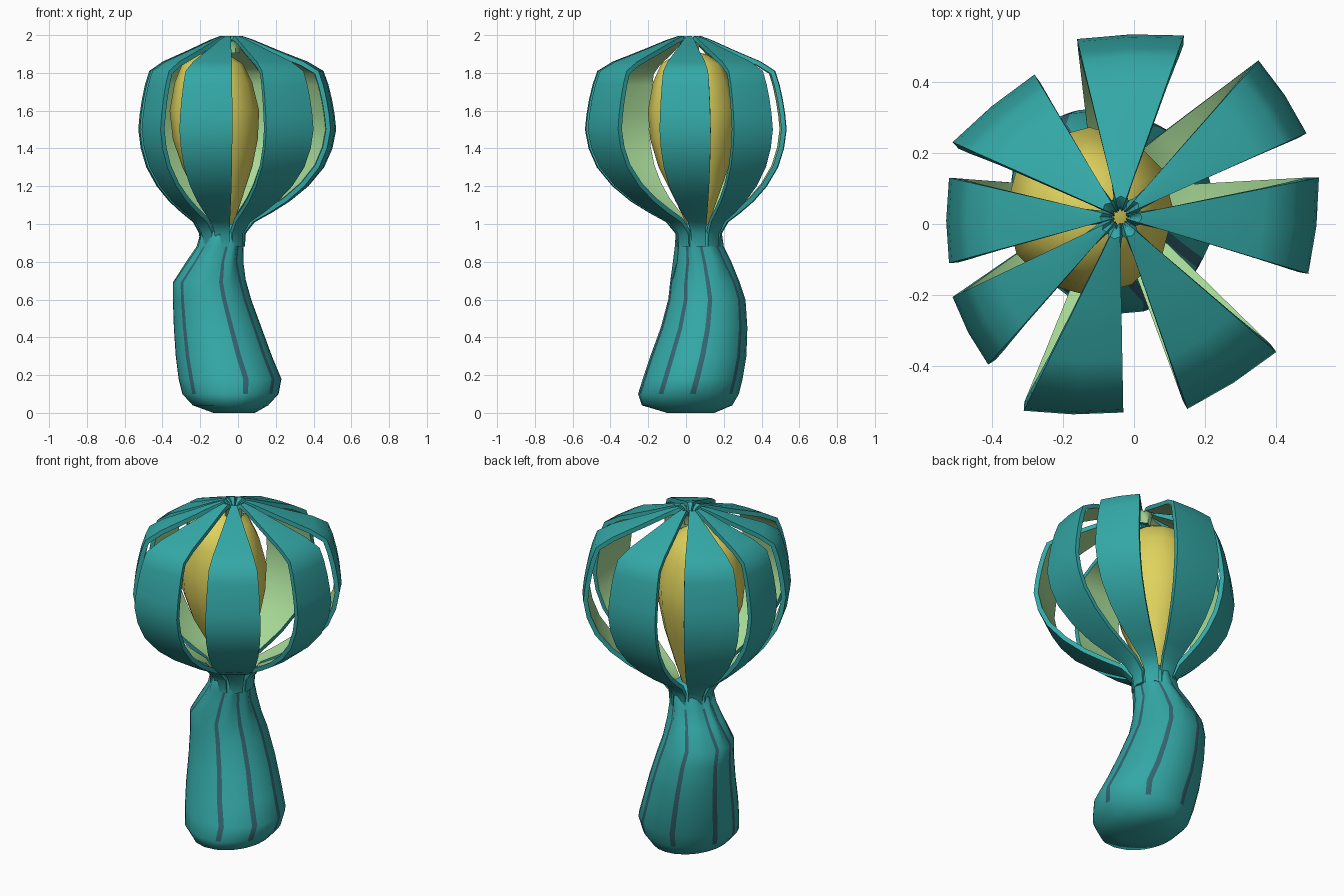
import bpy, bmesh, math
from mathutils import Vector

if "Cube" in bpy.data.objects:
    bpy.data.objects.remove(bpy.data.objects["Cube"])


def material(name, rgb):
    m = bpy.data.materials.new(name)
    m.diffuse_color = (*rgb, 1)
    m.use_nodes = True
    m.node_tree.nodes["Principled BSDF"].inputs["Base Color"].default_value = m.diffuse_color
    return m


teal = material("teal", (0.033, 0.39, 0.38))
stripe = material("dark stripe", (0.035, 0.13, 0.17))
green = material("pale green", (0.39, 0.70, 0.31))
yellow = material("yellow", (0.74, 0.65, 0.11))


def make_object(name, bm, mats, angle=60):
    bmesh.ops.recalc_face_normals(bm, faces=bm.faces) if name[:5] != "petal" else None
    me = bpy.data.meshes.new(name)
    bm.to_mesh(me)
    bm.free()
    for m in mats:
        me.materials.append(m)
    ob = bpy.data.objects.new(name, me)
    bpy.context.collection.objects.link(ob)
    bpy.ops.object.select_all(action='DESELECT')
    ob.select_set(True)
    bpy.context.view_layer.objects.active = ob
    bpy.ops.object.shade_smooth_by_angle(angle=math.radians(angle))
    return ob


def loft(rings, rule=None):
    """Closed tube through rings of points, capped at both ends."""
    bm = bmesh.new()
    vs = [[bm.verts.new(p) for p in ring] for ring in rings]
    n = len(vs[0])
    for i in range(len(vs) - 1):
        for j in range(n):
            k = (j + 1) % n
            f = bm.faces.new((vs[i][j], vs[i][k], vs[i + 1][k], vs[i + 1][j]))
            if rule:
                f.material_index = rule(i, j)
    bm.faces.new(vs[0][::-1])
    bm.faces.new(vs[-1])
    return bm


# Stem: swaying body, each ring is z, x min, x max, y min, y max
STEM = [(0, -.13, .09, -.10, .15), (.04, -.24, .16, -.235, .245),
        (.10, -.295, .215, -.255, .28), (.18, -.315, .23, -.23, .30),
        (.30, -.33, .18, -.19, .32), (.45, -.34, .125, -.135, .325),
        (.60, -.345, .07, -.095, .315), (.69, -.345, .045, -.085, .285),
        (.80, -.275, .03, -.07, .24), (.88, -.22, .03, -.06, .20),
        (.95, -.20, .03, -.055, .19), (1.0, -.17, .0, -.02, .15)]
STRIPES = [5, 57, 105, 156, 188, 221, 288, 327]
angles = []
for a, b in zip(STRIPES, STRIPES[1:] + [365]):
    lo, hi = a + 3.2, b - 3.2
    angles += [a - 3.2, lo, lo + (hi - lo) / 3, lo + (hi - lo) * 2 / 3]
rings = []
for z, x0, x1, y0, y1 in STEM:
    ring = []
    for j, a in enumerate(angles):
        groove = 0.9 if z > .75 and j % 4 < 2 else 1
        t = math.radians(a)
        ring.append(((x0 + x1) / 2 + math.cos(t) * groove * (x1 - x0) / 2,
                     (y0 + y1) / 2 + math.sin(t) * groove * (y1 - y0) / 2, z))
    rings.append(ring)
make_object("stem", loft(rings, lambda i, j: int(j % 4 == 0 and 2 <= i <= 8)),
            [teal, stripe])

# Bud: egg inside the cage, each ring is z, radius, centre x, centre y
BUD = [(.93, .03, -.08, .065), (1.1, .10, -.09, .055), (1.3, .185, -.11, .04),
       (1.45, .225, -.12, .035), (1.6, .237, -.125, .035), (1.75, .205, -.13, .03),
       (1.85, .16, -.135, .03), (1.9, .075, -.13, .03), (1.91, .02, -.13, .03)]
rings = [[(cx + r * math.cos(k * math.pi / 6), cy + r * math.sin(k * math.pi / 6), z)
          for k in range(12)] for z, r, cx, cy in BUD]
make_object("bud", loft(rings), [yellow])

# Petals: two plan corners at the widest level, counterclockwise order
CORNERS = [((.49, -.14), (.52, .13)), ((.485, .255), (.35, .46)),
           ((.14, .53), (-.16, .52)), ((-.28, .42), (-.51, .23)),
           ((-.52, .13), (-.52, -.11)), ((-.51, -.205), (-.41, -.395)),
           ((-.31, -.525), (-.03, -.53)), ((.15, -.52), (.40, -.36))]
NECK, TIP = Vector((-.083, .067)), Vector((-.04, .02))
LOWER = [(.88, 0), (.95, .01), (1.01, .11), (1.06, .30), (1.12, .50),
         (1.20, .70), (1.30, .87), (1.40, .96), (1.5, 1)]
UPPER = [(1.58, .985), (1.66, .96), (1.74, .925), (1.81, .88), (1.86, .73),
         (1.925, .43), (1.975, .21), (1.995, .10), (1.975, .05), (1.91, .03)]

for k, (right, left) in enumerate(CORNERS):
    c_right, c_left = Vector(right), Vector(left)
    out = (c_right + c_left).normalized()
    bm = bmesh.new()
    rows = []
    for i, (z, s) in enumerate(LOWER + UPPER):
        ends = []
        for corner, side in ((c_right, -1), (c_left, 1)):
            if i < len(LOWER):
                t = math.radians(45 * k + 19 * side)
                start = NECK + 0.118 * Vector((math.cos(t), math.sin(t)))
            else:
                start = TIP
            ends.append(start.lerp(corner, s))
        mid = (ends[0] + ends[1]) / 2 + out * 0.008
        rows.append([bm.verts.new((p.x, p.y, z)) for p in (ends[0], mid, ends[1])])
    for a, b in zip(rows, rows[1:]):
        for j in (0, 1):
            bm.faces.new((a[j], a[j + 1], b[j + 1], b[j]))
    ob = make_object(f"petal_{k + 1}", bm, [teal, green])
    # Thickness goes inward, inner side pale green
    mod = ob.modifiers.new("thickness", 'SOLIDIFY')
    mod.thickness = 0.025
    mod.offset = -1
    mod.material_offset = 1
    mod.material_offset_rim = 0
    bpy.ops.object.modifier_apply(modifier=mod.name)
    bpy.ops.object.shade_smooth_by_angle(angle=math.radians(50))
